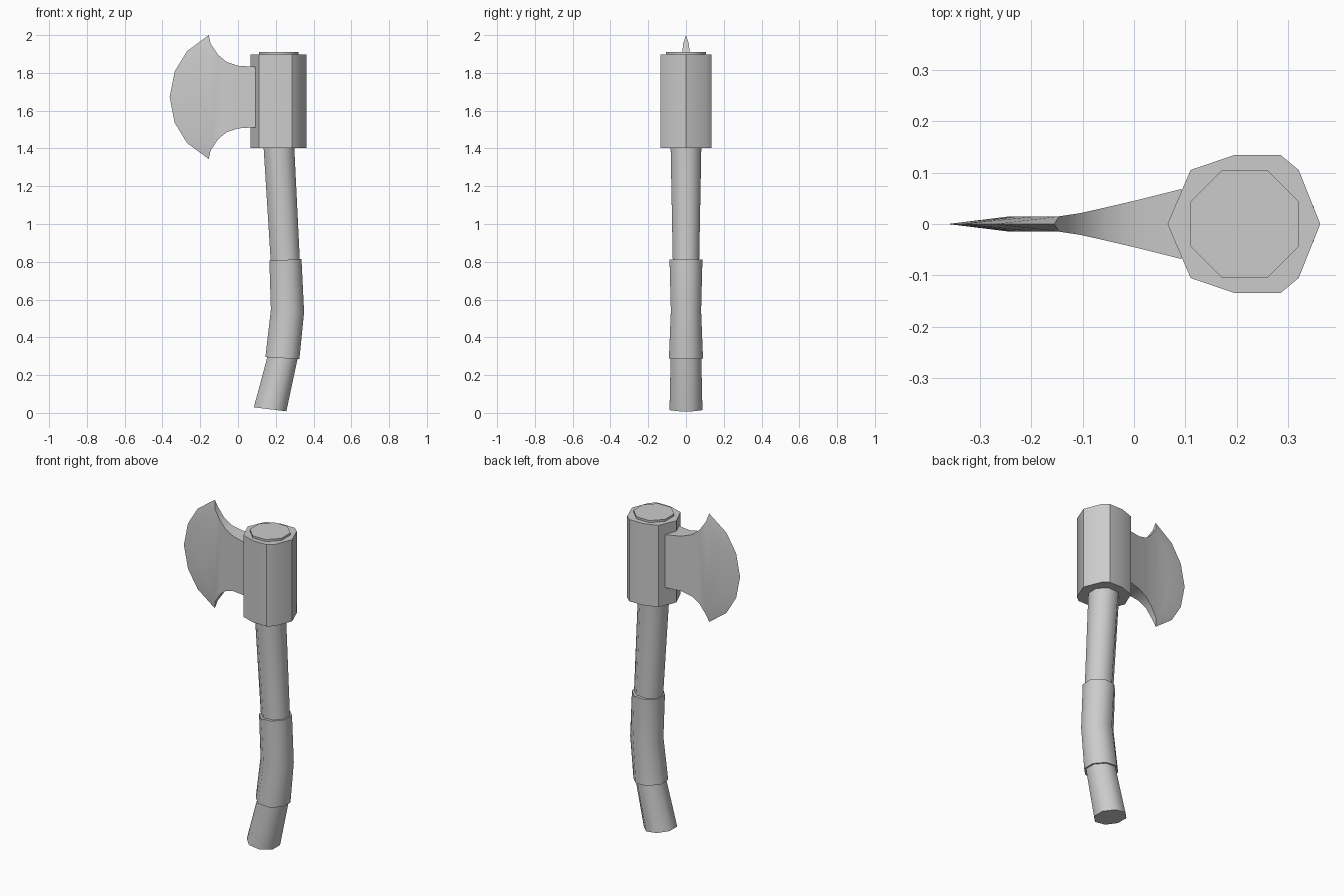
import bpy, bmesh, math
from mathutils import Vector

cube = bpy.data.objects.get("Cube")
if cube:
    bpy.data.objects.remove(cube, do_unlink=True)

grey = bpy.data.materials.new("plain_grey")
grey.use_nodes = True
grey.diffuse_color = (0.6, 0.6, 0.6, 1)
grey.node_tree.nodes["Principled BSDF"].inputs["Base Color"].default_value = (0.6, 0.6, 0.6, 1)


def finish(name, bm, angle):
    """Turn a bmesh into a shaded object with the shared material."""
    bmesh.ops.recalc_face_normals(bm, faces=bm.faces)
    mesh = bpy.data.meshes.new(name)
    bm.to_mesh(mesh)
    bm.free()
    mesh.materials.append(grey)
    obj = bpy.data.objects.new(name, mesh)
    bpy.context.collection.objects.link(obj)
    bpy.ops.object.select_all(action="DESELECT")
    obj.select_set(True)
    bpy.context.view_layer.objects.active = obj
    bpy.ops.object.shade_smooth_by_angle(angle=math.radians(angle))
    return obj


def loft(name, rings, angle):
    """Skin a list of equal-length point rings and close both ends."""
    bm = bmesh.new()
    loops = [[bm.verts.new(p) for p in ring] for ring in rings]
    n = len(loops[0])
    for a, b in zip(loops, loops[1:]):
        for i in range(n):
            j = (i + 1) % n
            bm.faces.new((a[i], a[j], b[j], b[i]))
    bm.faces.new(loops[0])
    bm.faces.new(loops[-1])
    return finish(name, bm, angle)


def octagon(x, z, half_x, half_y, tilt):
    """Octagon ring with flats on the axes; tilt lowers its +x side."""
    k = 1 / math.cos(math.pi / 8)
    ring = []
    for i in range(8):
        a = math.pi / 8 + i * math.pi / 4
        dx = half_x * k * math.cos(a)
        ring.append(Vector((x + dx, half_y * k * math.sin(a), z - dx * math.tan(math.radians(tilt)))))
    return ring


# Curved handle, flaring out through the head: x, z, half width, half depth, tilt
handle = [(0.17, 0.019, 0.086, 0.087, 7), (0.235, 0.29, 0.08, 0.081, 4),
          (0.262, 0.54, 0.078, 0.072, 3), (0.25, 0.81, 0.077, 0.07, -3),
          (0.217, 1.40, 0.081, 0.081, -3), (0.215, 1.91, 0.105, 0.105, 0)]
loft("handle", [octagon(*r) for r in handle], 50)

# Grip wrap around the lower bend
grip = [(0.235, 0.29, 0.09, 0.09, 3.4), (0.262, 0.54, 0.088, 0.08, 4), (0.251, 0.81, 0.085, 0.087, -3)]
loft("grip_wrap", [octagon(*r) for r in grip], 50)

# Ten-sided socket holding the blade
half = [(0.065, 0), (0.11, 0.105), (0.195, 0.134), (0.285, 0.134), (0.32, 0.105), (0.362, 0)]
outline = half + [(x, -y) for x, y in half[-2:0:-1]]
loft("head_socket", [[(x, y, z) for x, y in outline] for z in (1.403, 1.897)], 30)

# Blade: tapering neck columns, flat cheek and sharpened crescent edge
MID = 1.672
neck = [(0.092, 0.16, 0.068), (0.0, 0.166, 0.045), (-0.06, 0.186, 0.031), (-0.105, 0.223, 0.021)]
cheek = [(-0.145, 0.283), (-0.19, 0.2), (-0.225, 0.1), (-0.24, 0)]
edge = [(-0.155, 0.328), (-0.27, 0.243), (-0.335, 0.136), (-0.362, 0)]


def mirrored(points):
    return points + [(x, -h) for x, h in points[-2::-1]]


bm = bmesh.new()
rim = [bm.verts.new((x, 0, MID + h)) for x, h in mirrored(edge)]
sides = []
for s in (1, -1):
    tops = [bm.verts.new((x, s * t, MID + h)) for x, h, t in neck]
    lows = [bm.verts.new((x, s * t, MID - h)) for x, h, t in neck]
    line = [bm.verts.new((x, s * 0.015, MID + h)) for x, h in mirrored(cheek)]
    tops.append(line[0])
    lows.append(line[-1])
    for i in range(len(neck)):
        bm.faces.new((tops[i], tops[i + 1], lows[i + 1], lows[i]))
    bm.faces.new(line)
    for i in range(len(rim) - 1):
        bm.faces.new((line[i], line[i + 1], rim[i + 1], rim[i]))
    sides.append((tops, lows))
for (a, b, tip) in ((sides[0][0], sides[1][0], rim[0]), (sides[0][1], sides[1][1], rim[-1])):
    for i in range(len(neck)):
        bm.faces.new((a[i], a[i + 1], b[i + 1], b[i]))
    bm.faces.new((a[-1], tip, b[-1]))
bm.faces.new((sides[0][0][0], sides[0][1][0], sides[1][1][0], sides[1][0][0]))
finish("axe_blade", bm, 30)
